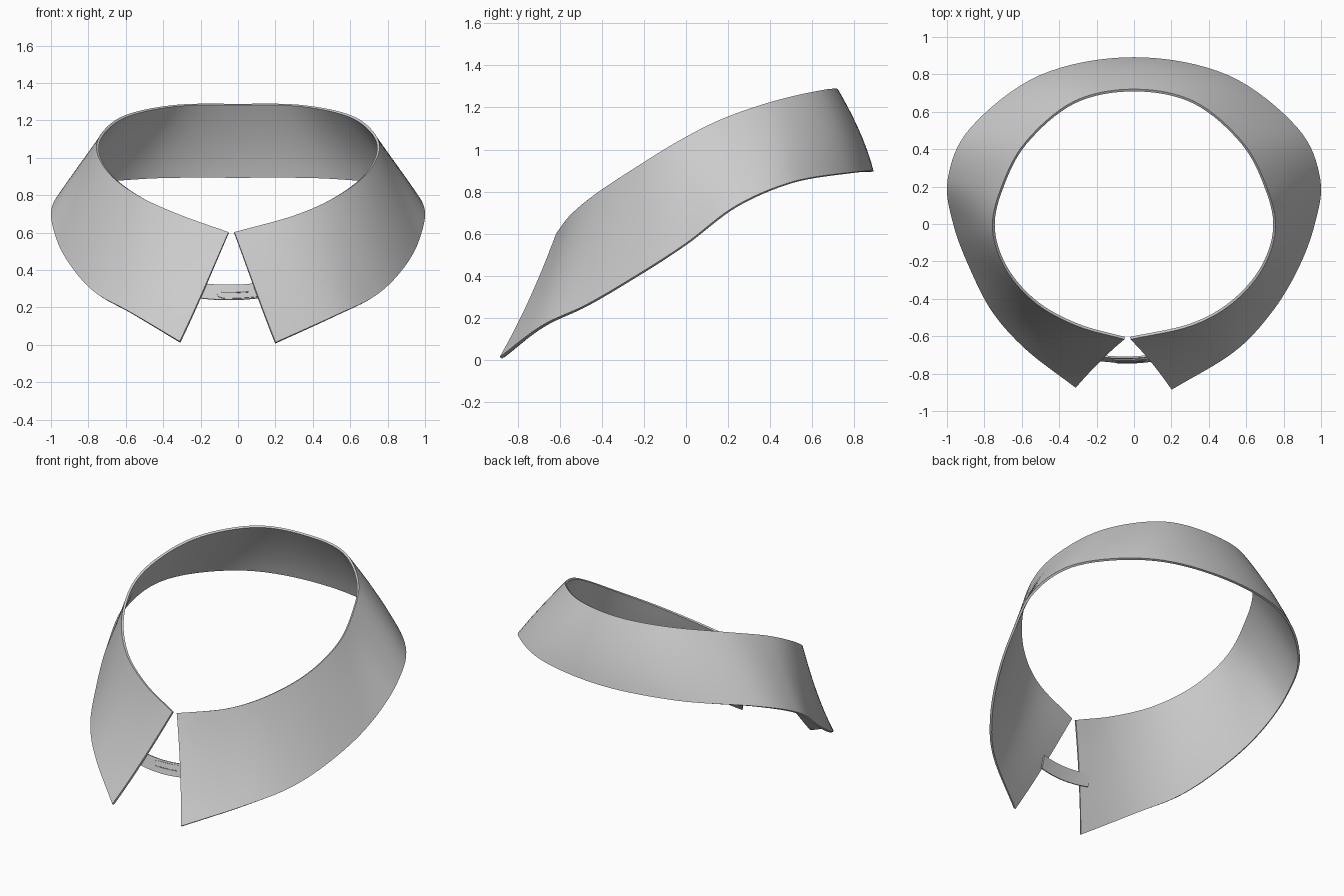
import bpy
import math
from mathutils import Vector

cube = bpy.data.objects.get("Cube")
if cube:
    bpy.data.objects.remove(cube)


def make_material(name, value):
    mat = bpy.data.materials.new(name)
    mat.use_nodes = True
    color = (value, value, value, 1)
    mat.diffuse_color = color
    mat.node_tree.nodes["Principled BSDF"].inputs["Base Color"].default_value = color
    return mat


cloth = make_material("grey cloth", 0.6)
thread = make_material("dark thread", 0.2)


def spline(points, steps):
    """Smooth curve through the given points."""
    pts = [Vector(p) for p in points]
    pts = [2 * pts[0] - pts[1]] + pts + [2 * pts[-1] - pts[-2]]
    out = []
    for a, b, c, d in zip(pts, pts[1:], pts[2:], pts[3:]):
        for i in range(steps):
            t = i / steps
            out.append(0.5 * (2 * b + (c - a) * t + (2 * a - 5 * b + 4 * c - d) * t * t
                              + (3 * b - a - 3 * c + d) * t ** 3))
    return out + [pts[-2]]


def make_object(name, verts, faces, mat, thickness):
    mesh = bpy.data.meshes.new(name)
    mesh.from_pydata(verts, [], faces)
    mesh.materials.append(mat)
    obj = bpy.data.objects.new(name, mesh)
    bpy.context.collection.objects.link(obj)
    solid = obj.modifiers.new("Thickness", "SOLIDIFY")
    solid.thickness = thickness
    solid.offset = 0
    bpy.ops.object.select_all(action="DESELECT")
    obj.select_set(True)
    bpy.context.view_layer.objects.active = obj
    bpy.ops.object.modifier_apply(modifier=solid.name)
    bpy.ops.object.shade_smooth_by_angle(angle=math.radians(40))
    return obj


def grid(name, rows, mat, thickness):
    n = len(rows[0])
    faces = [(r * n + i, r * n + i + 1, (r + 1) * n + i + 1, (r + 1) * n + i)
             for r in range(len(rows) - 1) for i in range(n - 1)]
    return make_object(name, [v for row in rows for v in row], faces, mat, thickness)


def both_sides(half, left_front):
    """Mirror a half edge; the front points of the left side differ a little."""
    left = [(-x, y, z) for x, y, z in half[:-1]]
    left[:len(left_front)] = left_front
    return half + left[::-1]


# Neck edge and outer edge, each from the front opening to the back
neck = both_sides([(-.05, -.61, .6), (-.3, -.54, .69), (-.52, -.42, .79), (-.68, -.24, .91),
                   (-.75, -.03, 1.04), (-.71, .18, 1.145), (-.58, .43, 1.23),
                   (-.32, .65, 1.28), (0, .715, 1.285)],
                  [(-.02, -.61, .6)])
hem = both_sides([(-.31, -.87, .015), (-.57, -.67, .17), (-.75, -.47, .27), (-.87, -.24, .395),
                  (-.96, 0, .55), (-.99, .24, .73), (-.87, .51, .845),
                  (-.5, .79, .89), (0, .885, .895)],
                 [(.2, -.88, .01), (.53, -.68, .16), (.73, -.47, .26)])

# Collar: a lofted sheet, slightly hollow in front and full at the back
top, bottom = spline(neck, 8), spline(hem, 8)
ROWS = 10
sheet = []
for r in range(ROWS + 1):
    t = r / ROWS
    row = []
    for a, b in zip(top, bottom):
        p = a.lerp(b, t)
        out = Vector((p.x, p.y, 0)).normalized()
        row.append(p + out * (0.02 * p.y * 4 * t * (1 - t)))
    sheet.append(row)
grid("collar", sheet, cloth, 0.014)


def band_point(x, h, lift=0.0):
    """Point on the bowed, tilted surface of the band; h is -1 to 1."""
    bow = ((x + .05) / .16) ** 2
    return Vector((x, -.725 + .012 * h + .012 * bow - lift, .28 + .04 * h + .01 * bow))


# Band that closes the opening behind the points
xs = [-.24 + .36 * i / 16 for i in range(17)]
grid("neck_band", [[band_point(x, h) for x in xs] for h in (1, 0, -1)], cloth, 0.01)

# Overlapping tab with a rounded end
tab = []
for h in (.8, .6, .3, 0, -.3, -.6, -.8):
    start = -.08 - .035 * math.sqrt(1 - (h / .8) ** 2)
    tab.append([band_point(start + (.11 - start) * i / 12, h, .009) for i in range(13)])
grid("band_tab", tab, cloth, 0.006)

# Buttonhole slit on the tab
slit = [[band_point(-.09 + .15 * i / 8, h, .0135) for i in range(9)] for h in (.07, -.07)]
grid("buttonhole", slit, thread, 0.003)
